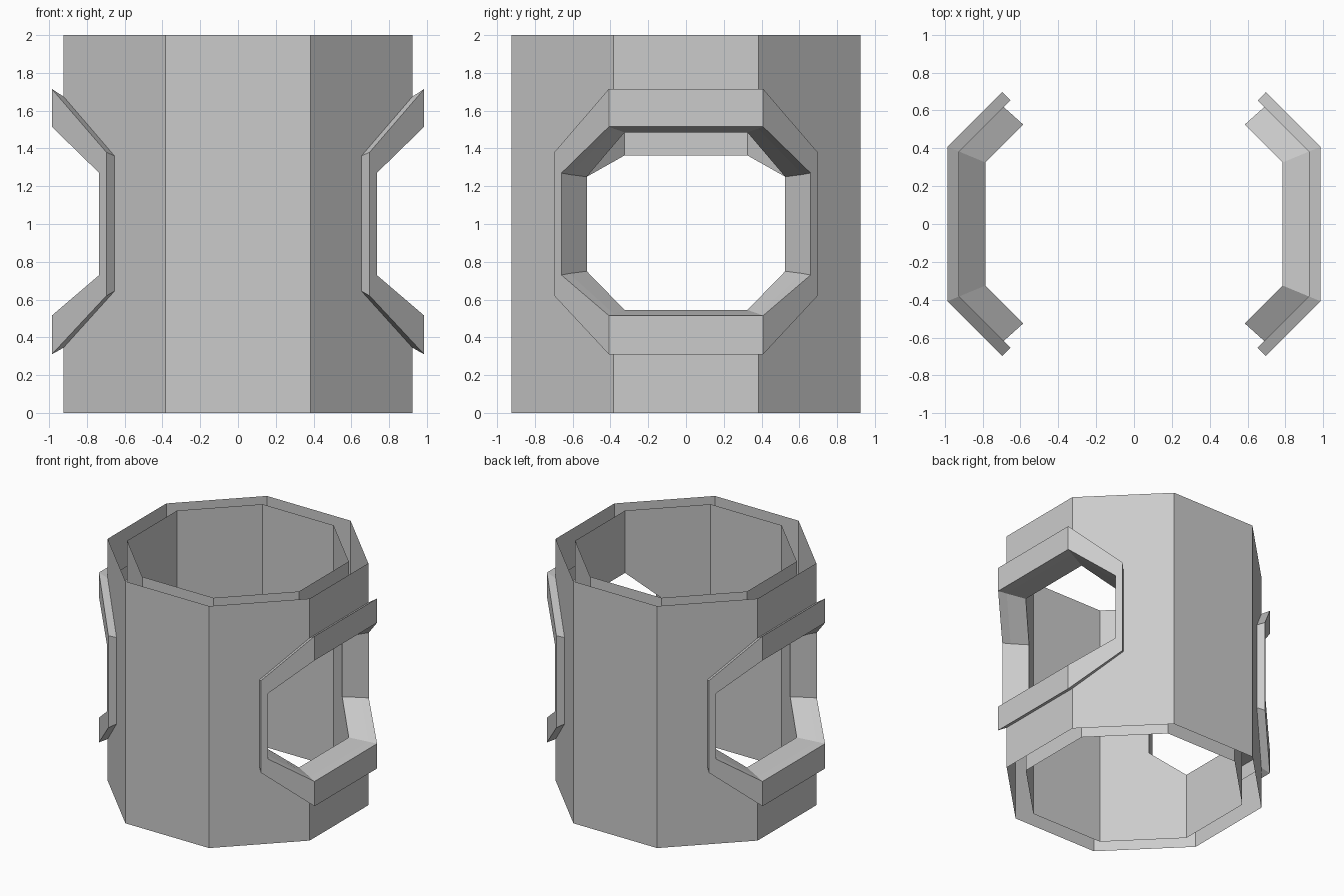
import bpy, bmesh, math

if "Cube" in bpy.data.objects:
    bpy.data.objects.remove(bpy.data.objects["Cube"])

C8, S8 = math.cos(math.pi / 8), math.sin(math.pi / 8)
CORNER = (C8, S8)            # octagon corner beside the opening
FRONT = (S8, C8)             # octagon corner on the front/back panel
HEIGHT = 2.0
R_OUT, R_IN, R_FRAME = 1.0, 0.85, 1.067


def on_panel(t):
    """Point on the diagonal panel, t = 0 at the side corner, 1 at the front corner."""
    return tuple(a + (b - a) * t for a, b in zip(CORNER, FRONT))


def window_loop(side, r, t, corner_z, edge_z):
    """Eight-sided window outline wrapped round one side of the octagon."""
    edge, (c_lo, c_hi), (e_lo, e_hi) = on_panel(t), corner_z, edge_z
    ring = [(edge, -1, e_hi), (CORNER, -1, c_hi), (CORNER, 1, c_hi), (edge, 1, e_hi),
            (edge, 1, e_lo), (CORNER, 1, c_lo), (CORNER, -1, c_lo), (edge, -1, e_lo)]
    return [(side * p[0] * r, s * p[1] * r, z) for p, s, z in ring]


def wall(faces, side, r, loop):
    """Vertical wall panels of one half, left open around the window loop."""
    def v(p, s, z):
        return (side * p[0] * r, s * p[1] * r, z)
    faces.append([v(CORNER, -1, HEIGHT), v(CORNER, 1, HEIGHT), loop[2], loop[1]])
    faces.append([v(CORNER, -1, 0), v(CORNER, 1, 0), loop[5], loop[6]])
    for s, (c_hi, e_hi, e_lo, c_lo) in ((-1, (1, 0, 7, 6)), (1, (2, 3, 4, 5))):
        faces.append([v(FRONT, s, 0), v(FRONT, s, HEIGHT), v(CORNER, s, HEIGHT),
                      loop[c_hi], loop[e_hi], loop[e_lo], loop[c_lo], v(CORNER, s, 0)])


def make_object(name, faces):
    bm = bmesh.new()
    for f in faces:
        bm.faces.new([bm.verts.new(p) for p in f])
    bmesh.ops.remove_doubles(bm, verts=bm.verts, dist=1e-4)
    bmesh.ops.recalc_face_normals(bm, faces=bm.faces)
    mesh = bpy.data.meshes.new(name)
    bm.to_mesh(mesh)
    bm.free()
    obj = bpy.data.objects.new(name, mesh)
    bpy.context.collection.objects.link(obj)


faces = []
for side, inner_top in ((1, 1.485), (-1, 1.363)):
    # outlines from the outer wall, over the raised frame, to the inner wall
    loops = [
        window_loop(side, R_OUT, 0.5, (0.345, 1.675), (0.645, 1.36)),
        window_loop(side, R_FRAME, 0.5, (0.31, 1.715), (0.62, 1.38)),
        window_loop(side, R_FRAME, 0.435, (0.515, 1.515), (0.73, 1.27)),
        window_loop(side, R_OUT, 0.435, (0.525, 1.505), (0.738, 1.262)),
        window_loop(side, R_IN, 0.435, (0.545, inner_top), (0.75, 1.25)),
    ]
    # raised frame and window reveal
    for a, b in zip(loops, loops[1:]):
        for i in range(8):
            j = (i + 1) % 8
            faces.append([a[i], a[j], b[j], b[i]])
    # outer and inner walls
    wall(faces, side, R_OUT, loops[0])
    wall(faces, side, R_IN, loops[-1])

# front and back panels, both skins (the rims stay open)
for r in (R_OUT, R_IN):
    for s in (-1, 1):
        x, y = FRONT[0] * r, s * FRONT[1] * r
        faces.append([(-x, y, 0), (x, y, 0), (x, y, HEIGHT), (-x, y, HEIGHT)])

make_object("octagonal_sleeve_with_windows", faces)
